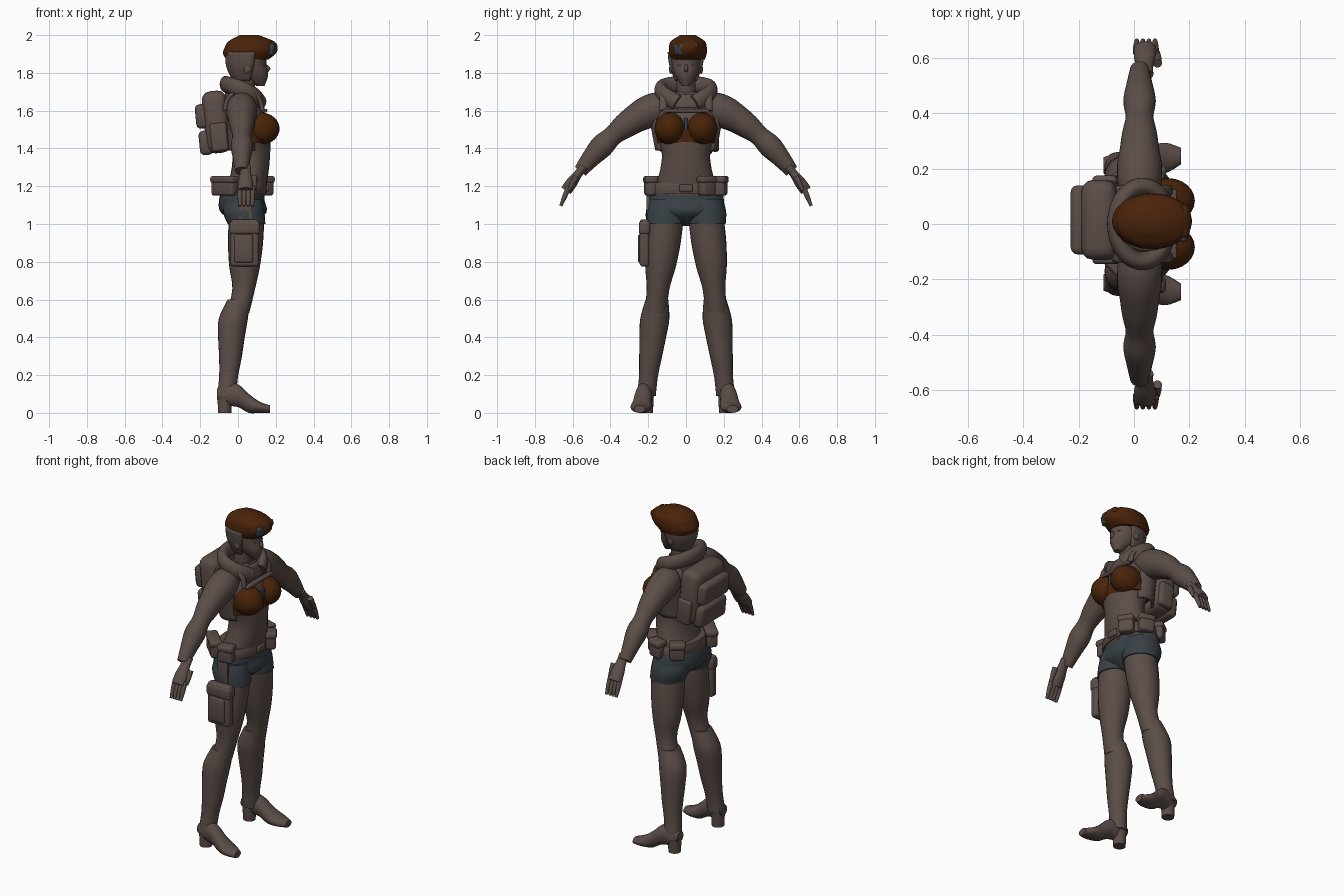
import bpy, bmesh, math
from mathutils import Vector, Matrix

default = bpy.data.objects.get("Cube")
if default:
    bpy.data.objects.remove(default, do_unlink=True)

X, Y, Z = Vector((1, 0, 0)), Vector((0, 1, 0)), Vector((0, 0, 1))
SIDES = (("left", 1), ("right", -1))


def material(name, colour):
    mat = bpy.data.materials.new(name)
    mat.use_nodes = True
    rgba = (*colour, 1)
    mat.diffuse_color = rgba
    for node in mat.node_tree.nodes:
        if node.type == 'BSDF_PRINCIPLED':
            node.inputs["Base Color"].default_value = rgba
    return mat


TAUPE = material("taupe brown", (.105, .075, .065))
RUST = material("rust orange", (.067, .017, .003))
SLATE = material("slate blue", (.04, .053, .062))


def finish(name, bm, mat):
    """Turn a bmesh into a smooth shaded object that keeps sharp edges."""
    bmesh.ops.recalc_face_normals(bm, faces=bm.faces)
    mesh = bpy.data.meshes.new(name)
    bm.to_mesh(mesh)
    bm.free()
    mesh.materials.append(mat)
    obj = bpy.data.objects.new(name, mesh)
    bpy.context.collection.objects.link(obj)
    bpy.ops.object.select_all(action='DESELECT')
    obj.select_set(True)
    bpy.context.view_layer.objects.active = obj
    bpy.ops.object.shade_smooth_by_angle(angle=math.radians(40))
    return obj


def smooth_rings(rings, steps=4):
    """Catmull-Rom interpolation between (x, y, z, radius, radius) rings."""
    pts = [Vector(ring) for ring in rings]
    out = []
    for i in range(len(pts) - 1):
        b, c = pts[i], pts[i + 1]
        a, d = pts[max(i - 1, 0)], pts[min(i + 2, len(pts) - 1)]
        for k in range(steps):
            t = k / steps
            out.append(b + ((c - a) * t + (a * 2 - b * 5 + c * 4 - d) * t * t
                            + (b * 3 - a - c * 3 + d) * t ** 3) / 2)
    return out + [pts[-1]]


def loft(name, rings, mat=TAUPE, axis=None, ref=X, gap=0, sides=24):
    """Skin elliptical rings; gap leaves an opening around the ref direction."""
    path = smooth_rings(rings)
    bm = bmesh.new()
    rows = []
    count = sides + 1 if gap else sides
    for i, ring in enumerate(path):
        centre = Vector(ring[:3])
        ahead = Vector(path[min(i + 1, len(path) - 1)][:3])
        behind = Vector(path[max(i - 1, 0)][:3])
        tangent = axis or (ahead - behind).normalized()
        u = (ref - tangent * ref.dot(tangent)).normalized()
        v = tangent.cross(u)
        angles = [gap + (math.tau - 2 * gap) * k / sides for k in range(count)]
        rows.append([bm.verts.new(centre + u * ring[3] * math.cos(angle)
                                  + v * ring[4] * math.sin(angle)) for angle in angles])
    for low, high in zip(rows, rows[1:]):
        for k in range(sides):
            j = (k + 1) % count
            bm.faces.new((low[k], low[j], high[j], high[k]))
    if not gap:
        bm.faces.new(rows[0][::-1])
        bm.faces.new(rows[-1])
    obj = finish(name, bm, mat)
    if gap:
        shell = obj.modifiers.new("thickness", 'SOLIDIFY')
        shell.thickness = .015
        shell.offset = 0


def evenly(start, end, rows):
    """Pair each row with an evenly spaced position."""
    return [(start + (end - start) * i / (len(rows) - 1), row) for i, row in enumerate(rows)]


def stack(name, low, high, rows, mat=TAUPE, y=0, gap=0):
    """Level rings, evenly spaced in height: (x, depth radius, width radius)."""
    rings = [(x, y, z, depth, width) for z, (x, depth, width) in evenly(low, high, rows)]
    loft(name, rings, mat, axis=Z, gap=gap)


def leg(name, side, low, high, rows, mat=TAUPE):
    """Round rings (x, radius) on a leg that slants outward towards the floor."""
    rings = [(x, side * (.22 - .11 * z), z, r, r) for z, (x, r) in evenly(low, high, rows)]
    loft(name, rings, mat, axis=Z)


def arm(name, side, x, start, end, radii, wide=1, thick=1, curl=0):
    """Rings along the drooping curve of the arm, evenly spaced in reach."""
    rings = [(x, side * y, 1.64 - 1.15 * y * y - curl * (y - start), r * wide, r * thick)
             for y, r in evenly(start, end, radii)]
    loft(name, rings)


def box(name, loc, size, mat=TAUPE, turn=0, tilt=0, bevel=.015):
    bm = bmesh.new()
    bmesh.ops.create_cube(bm, size=1)
    bmesh.ops.scale(bm, vec=size, verts=bm.verts)
    bmesh.ops.bevel(bm, geom=bm.edges[:], offset=min(bevel, min(size) * .4),
                    segments=3, profile=.5, affect='EDGES')
    spin = Matrix.Rotation(turn, 4, 'Z') @ Matrix.Rotation(tilt, 4, 'Y')
    bm.transform(Matrix.Translation(loc) @ spin)
    finish(name, bm, mat)


def ball(name, loc, radii, mat=TAUPE):
    bm = bmesh.new()
    bmesh.ops.create_uvsphere(bm, u_segments=24, v_segments=16, radius=1)
    bm.transform(Matrix.Translation(loc) @ Matrix.Diagonal((*radii, 1)))
    finish(name, bm, mat)


# Torso, neck and head
stack("torso", 1.15, 1.7, [(.03, .11, .18), (.06, .1, .143), (.07, .1, .128),
                           (.06, .11, .155), (.04, .1, .16), (.03, .05, .08)])
stack("neck", 1.66, 1.8, [(.03, .05, .05), (.05, .05, .05)])
stack("head", 1.73, 1.97, [(.12, .02, .02), (.08, .08, .06), (.05, .1, .08),
                           (.05, .1, .08), (.05, .06, .06)])
stack("hair", 1.76, 1.91, [(.04, .06, .05), (.045, .1, .08), (.05, .11, .09)], gap=1.2)
stack("nose", 1.805, 1.845, [(.15, .01, .01), (.158, .014, .011), (.145, .007, .006)])
ball("lips", (.14, 0, 1.775), (.015, .02, .008))
for label, side in SIDES:
    ball(label + "_eye", (.13, .03 * side, 1.84), (.015, .015, .008))
    ball(label + "_ear", (.05, .08 * side, 1.82), (.02, .01, .025))

# Beret with peak and badge
stack("beret", 1.87, 2, [(.05, .11, .09), (.06, .14, .1), (.07, .14, .1),
                         (.07, .12, .09), (.06, .05, .04)], RUST, y=.01)
box("beret_peak", (.15, .01, 1.94), (.1, .12, .04), RUST, tilt=-.2)
box("beret_badge", (.18, -.035, 1.925), (.03, .06, .06), SLATE, turn=-.3, tilt=.2)

# Top with band, cups and pendant
stack("bust_band", 1.43, 1.5, [(.06, .112, .157), (.06, .118, .165)], RUST)
for label, side in SIDES:
    ball(label + "_cup", (.122, .084 * side, 1.505), (.098, .082, .085), RUST)
box("pendant", (.17, 0, 1.53), (.015, .02, .06), SLATE, bevel=.004)
box("chest_strap", (.14, 0, 1.6), (.03, .25, .02))
box("neck_panel", (.11, 0, 1.65), (.03, .12, .08), tilt=-.3)

# Cropped open jacket with a raised collar
stack("jacket", 1.39, 1.71, [(.03, .1, .155), (.03, .1, .175), (.03, .1, .19),
                             (.02, .08, .13)], gap=1)
collar = []
for i in range(-6, 7):
    t = i / 6
    angle = t * math.radians(160)
    collar.append((.03 - .095 * math.cos(angle), .135 * math.sin(angle),
                   1.74 - .1 * t * t, .044, .032))
loft("collar", collar, ref=Z)

# Arms and hands
for label, side in SIDES:
    arm(label + "_sleeve", side, .02, .1, .56,
        (.07, .085, .085, .075, .066, .053, .062, .05, .036), wide=.95)
    arm(label + "_hand", side, .04, .54, .635, (.03, .03, .04, .04), thick=.75)
    for i in range(4):
        arm(label + "_finger", side, .01 + .022 * i, .62, .663, (.014, .013, .008), curl=.9)
    arm(label + "_thumb", side, .085, .58, .62, (.016, .014, .009), curl=.5)

# Shorts, legs and heeled boots
stack("shorts", .99, 1.2, [(.04, .03, .02), (.03, .12, .18), (.02, .12, .2),
                           (.03, .11, .18)], SLATE)
for label, side in SIDES:
    leg(label + "_shorts_leg", side, 1, 1.13, [(.045, .1), (.03, .11), (.03, .1)], SLATE)
    leg(label + "_leg", side, .53, 1.03,
        [(0, .06), (.03, .06), (.035, .082), (.04, .093), (.045, .094)])
    leg(label + "_boot", side, .09, .6,
        [(-.06, .05), (-.05, .05), (-.04, .06), (-.035, .07), (-.025, .077), (.005, .06)])
    sole = evenly(-.11, .17, [(.1, .03, .03), (.1, .04, .06), (.09, .045, .06),
                              (.05, .05, .05), (.03, .055, .03), (.02, .03, .02)])
    loft(label + "_foot", [(x, side * (.225 + .12 * x), z, width, height)
                           for x, (z, width, height) in sole], axis=X, ref=Y)
    stack(label + "_heel", 0, .1, [(-.07, .035, .035), (-.07, .04, .04)], y=.21 * side)

# Belt with buckle and flapped pouches spaced around the hips
stack("belt", 1.16, 1.22, [(.03, .12, .19), (.03, .125, .19), (.03, .12, .18)])
box("buckle", (.155, 0, 1.19), (.02, .07, .04))
for degrees in (35, 75, 125, -80, -135):
    angle = math.radians(degrees)
    spot = Vector((.03 + .14 * math.cos(angle), .19 * math.sin(angle), 1.2))
    long = .16 if degrees < -120 else .085
    box("belt_pouch", spot, (.06, long, .1), turn=angle)
    box("belt_pouch_flap", spot + Z * .035, (.07, long + .01, .04), turn=angle)

# Holster on the right thigh
box("holster", (.035, -.22, .9), (.15, .05, .25))
box("holster_flap", (.035, -.22, .98), (.16, .06, .07))
box("holster_pocket", (.03, -.24, .87), (.1, .03, .15))
box("holster_strap", (.04, -.2, 1.1), (.07, .02, .2), bevel=.004)

# Backpack with pockets and shoulder straps
box("backpack", (-.115, .015, 1.54), (.13, .29, .33), tilt=-.1, bevel=.045)
for label, x, z in (("upper", -.19, 1.57), ("lower", -.17, 1.43)):
    box(label + "_pocket", (x, .015, z), (.07, .25, .13), tilt=-.1, bevel=.025)
for label, side in SIDES:
    box(label + "_side_pocket", (-.1, .015 + .14 * side, 1.46), (.09, .04, .15), tilt=-.1)
    strap = []
    for i in range(7):
        angle = math.pi * i / 6
        strap.append((.03 - .1 * math.cos(angle), .12 * side,
                      1.6 + .11 * math.sin(angle), .02, .012))
    loft(label + "_shoulder_strap", strap, ref=Y)
